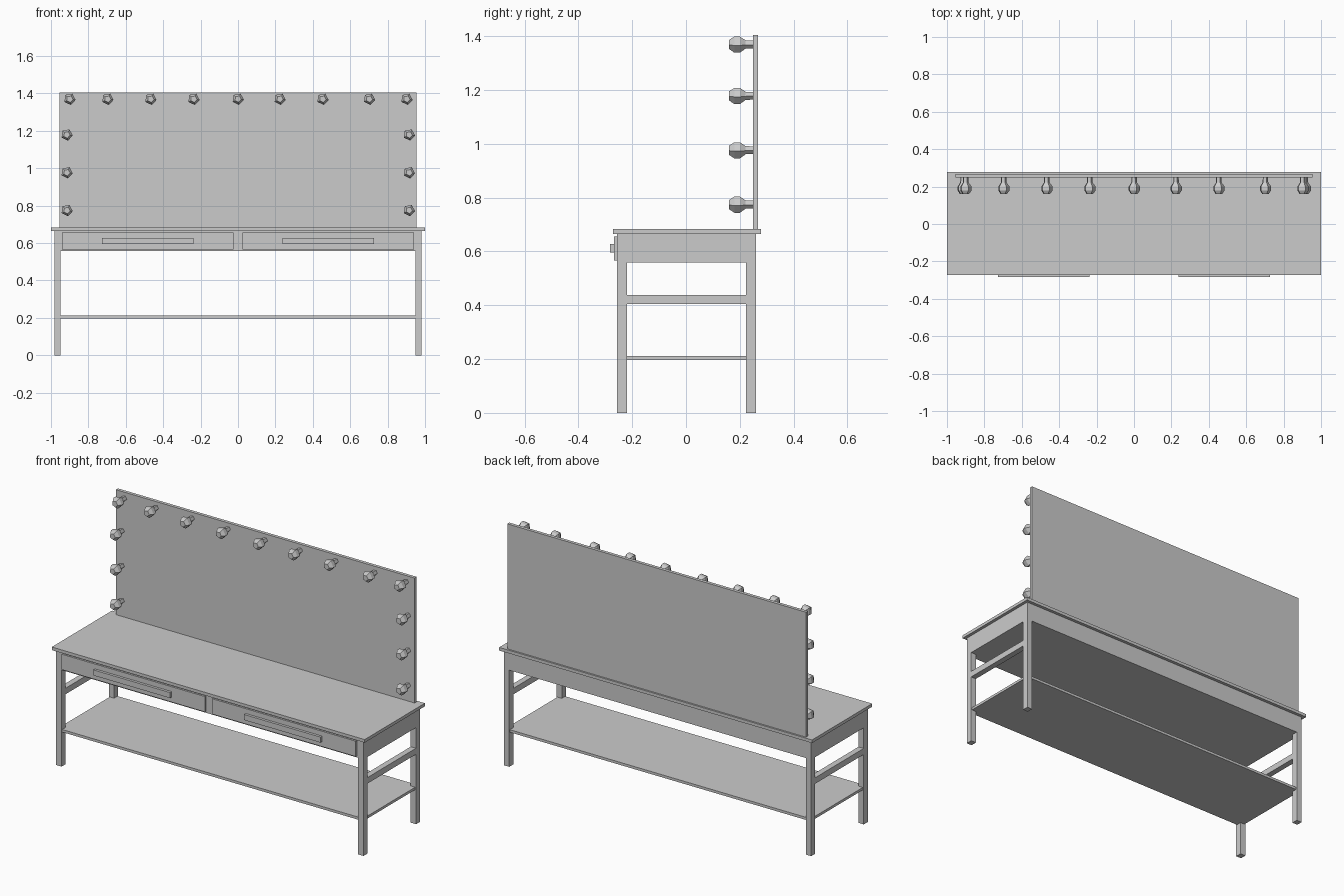
import bpy
import bmesh
from math import cos, sin, tau, radians

if "Cube" in bpy.data.objects:
    bpy.data.objects.remove(bpy.data.objects["Cube"], do_unlink=True)

# One plain grey for the whole piece
GREY = (0.6, 0.6, 0.6, 1)
grey = bpy.data.materials.new("plain_grey")
grey.use_nodes = True
grey.diffuse_color = GREY
grey.node_tree.nodes["Principled BSDF"].inputs["Base Color"].default_value = GREY


def add_object(name, bm):
    bmesh.ops.recalc_face_normals(bm, faces=bm.faces)
    mesh = bpy.data.meshes.new(name)
    bm.to_mesh(mesh)
    bm.free()
    mesh.materials.append(grey)
    obj = bpy.data.objects.new(name, mesh)
    bpy.context.collection.objects.link(obj)
    return obj


def box(name, x, y, z):
    """Box spanning the given (low, high) range on each axis."""
    bm = bmesh.new()
    bmesh.ops.create_cube(bm, size=1)
    for v in bm.verts:
        for axis, (low, high) in enumerate((x, y, z)):
            v.co[axis] = high if v.co[axis] > 0 else low
    return add_object(name, bm)


def bulb(name, x, z):
    """Five-sided light bulb pointing forward from the mirror."""
    profile = [(0.25, 0.015), (0.222, 0.016), (0.2, 0.032), (0.18, 0.032), (0.16, 0.018)]
    sides = 5
    bm = bmesh.new()
    rings = []
    for y, r in profile:
        angles = [tau * i / sides - radians(8) for i in range(sides)]
        rings.append([bm.verts.new((x + r * cos(a), y, z + r * sin(a))) for a in angles])
    for a, b in zip(rings, rings[1:]):
        for i in range(sides):
            j = (i + 1) % sides
            bm.faces.new((a[i], a[j], b[j], b[i]))
    bm.faces.new(rings[0])
    bm.faces.new(rings[-1])
    return add_object(name, bm)


FRONT, BACK, SIDE = -0.257, 0.26, 0.982
LEG = 0.034
TOP_UNDER, TOP = 0.665, 0.683

# Table top, drawer case and lower shelf
box("table_top", (-1, 1), (-0.272, 0.278), (TOP_UNDER, TOP))
box("drawer_case", (-SIDE, SIDE), (FRONT, BACK), (0.558, TOP_UNDER))
inset = 0.006
box("lower_shelf", (inset - SIDE, SIDE - inset), (FRONT + inset, BACK - inset), (0.197, 0.212))

# Legs, side rails, drawers and handles on both sides
for label, s in (("left", 1), ("right", -1)):
    def span(inner, outer):
        return tuple(sorted((s * inner, s * outer)))

    leg_x = span(SIDE - LEG, SIDE)
    box(f"front_leg_{label}", leg_x, (FRONT, FRONT + LEG + 0.003), (0, 0.56))
    box(f"back_leg_{label}", leg_x, (BACK - LEG - 0.003, BACK), (0, 0.56))
    box(f"side_rail_{label}", leg_x, (FRONT + LEG, BACK - LEG), (0.404, 0.439))
    box(f"drawer_front_{label}", span(0.024, 0.94), (-0.268, FRONT), (0.567, 0.656))
    box(f"drawer_handle_{label}", span(0.237, 0.726), (-0.283, -0.268), (0.596, 0.628))

# Mirror panel standing on the table
box("mirror_panel", (-0.955, 0.955), (0.249, 0.268), (TOP, 1.405))

# Row of bulbs along the top, columns down both edges
for i, x in enumerate((-0.9, -0.697, -0.467, -0.237, 0, 0.224, 0.453, 0.702, 0.902)):
    bulb(f"top_bulb_{i + 1}", x, 1.37)
for label, s in (("left", 1), ("right", -1)):
    for i, z in enumerate((0.775, 0.977, 1.179)):
        bulb(f"side_bulb_{label}_{i + 1}", s * 0.915, z)
